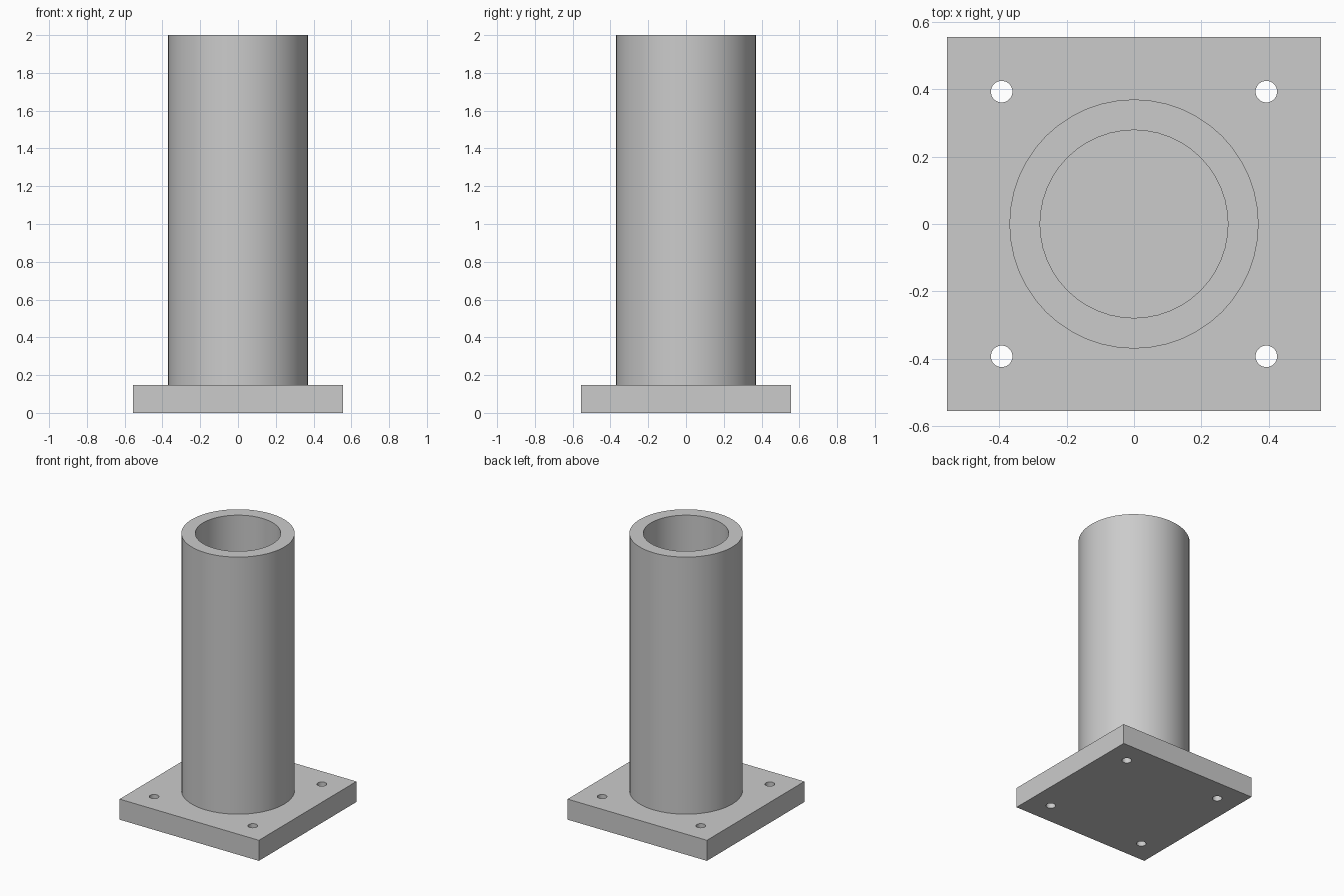
import bpy, bmesh, math

cube = bpy.data.objects.get("Cube")
if cube:
    bpy.data.objects.remove(cube, do_unlink=True)

PLATE_HALF, PLATE_TOP = 0.555, 0.148
OUTER, INNER, HEIGHT = 0.37, 0.279, 2.0
HOLE_POS, HOLE_RADIUS = 0.393, 0.032
SIDES = 48

grey = bpy.data.materials.new("steel grey")
grey.use_nodes = True
colour = (0.6, 0.6, 0.6, 1)
grey.diffuse_color = colour
grey.node_tree.nodes["Principled BSDF"].inputs["Base Color"].default_value = colour


def finish(obj):
    """Assign the material and smooth the round walls only."""
    obj.data.materials.clear()
    obj.data.materials.append(grey)
    bpy.ops.object.select_all(action="DESELECT")
    obj.select_set(True)
    bpy.context.view_layer.objects.active = obj
    bpy.ops.object.shade_smooth_by_angle(angle=math.radians(30))


# Square base plate
bpy.ops.mesh.primitive_cube_add(size=1, location=(0, 0, PLATE_TOP / 2))
plate = bpy.context.object
plate.name = "base_plate"
plate.scale = (2 * PLATE_HALF, 2 * PLATE_HALF, PLATE_TOP)
bpy.ops.object.transform_apply(location=True, rotation=False, scale=True)

# Four bolt holes through the corners
bm = bmesh.new()
for sx in (-1, 1):
    for sy in (-1, 1):
        pin = bmesh.ops.create_cone(bm, cap_ends=True, segments=32, depth=1,
                                    radius1=HOLE_RADIUS, radius2=HOLE_RADIUS)
        bmesh.ops.translate(bm, verts=pin["verts"],
                            vec=(sx * HOLE_POS, sy * HOLE_POS, 0))
mesh = bpy.data.meshes.new("bolt_hole_cutter")
bm.to_mesh(mesh)
bm.free()
cutter = bpy.data.objects.new("bolt_hole_cutter", mesh)
bpy.context.collection.objects.link(cutter)
cut = plate.modifiers.new("bolt_holes", "BOOLEAN")
cut.operation = "DIFFERENCE"
cut.solver = "EXACT"
cut.object = cutter
bpy.context.view_layer.objects.active = plate
bpy.ops.object.modifier_apply(modifier=cut.name)
bpy.data.objects.remove(cutter, do_unlink=True)
finish(plate)

# Hollow upright tube, a closed rectangular section spun around z
bm = bmesh.new()
section = [(OUTER, PLATE_TOP), (OUTER, HEIGHT), (INNER, HEIGHT), (INNER, PLATE_TOP)]
rings = []
for radius, z in section:
    rings.append([bm.verts.new((radius * math.cos(math.tau * i / SIDES),
                                radius * math.sin(math.tau * i / SIDES), z))
                  for i in range(SIDES)])
for k in range(3):
    low, high = rings[k], rings[k + 1]
    for i in range(SIDES):
        j = (i + 1) % SIDES
        bm.faces.new((low[i], low[j], high[j], high[i]))
mesh = bpy.data.meshes.new("tube")
bm.to_mesh(mesh)
bm.free()
tube = bpy.data.objects.new("upright_tube", mesh)
bpy.context.collection.objects.link(tube)
finish(tube)
